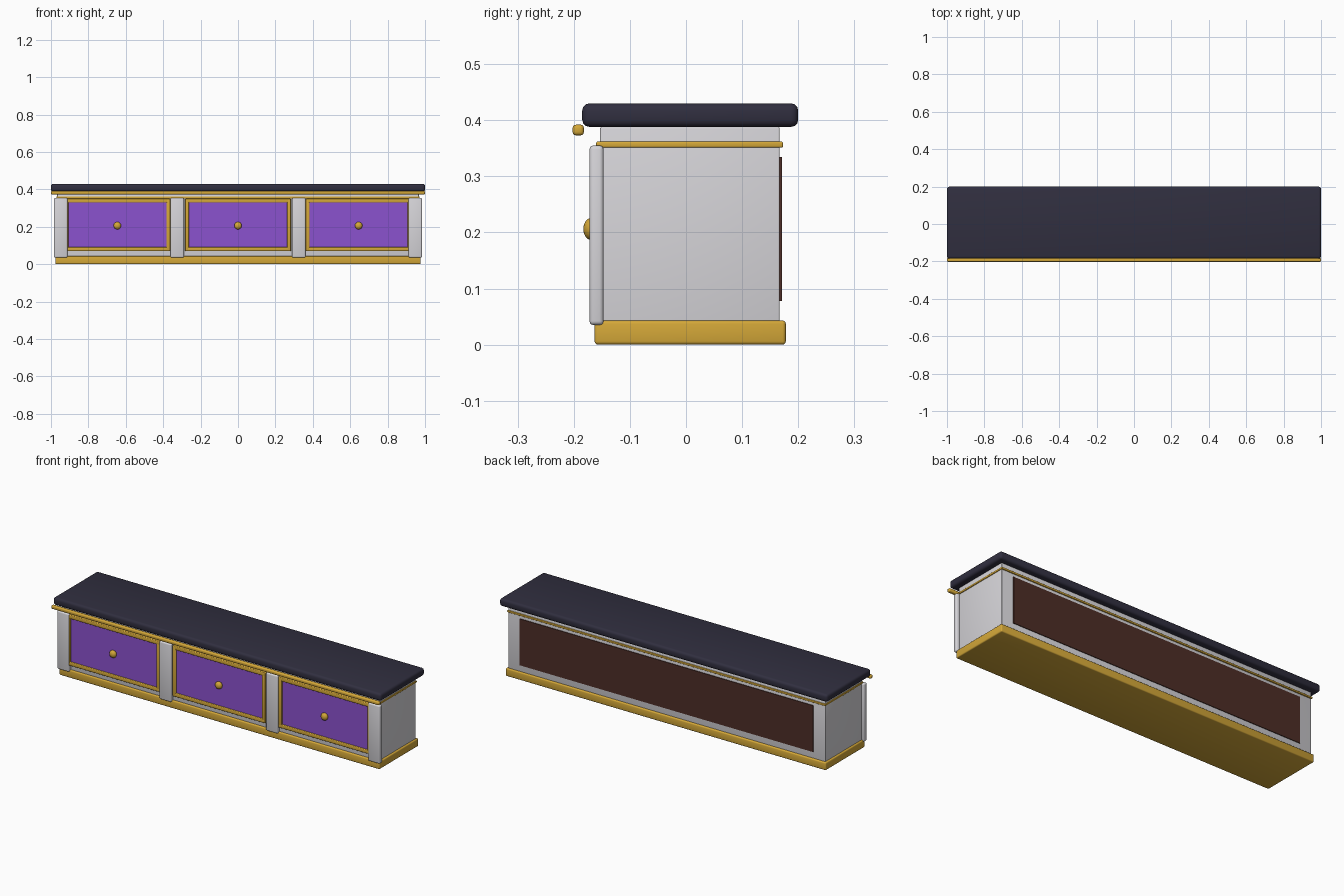
import bpy
from math import radians

cube = bpy.data.objects.get("Cube")
if cube:
    bpy.data.objects.remove(cube, do_unlink=True)


def material(name, rgb):
    m = bpy.data.materials.new(name)
    m.use_nodes = True
    m.diffuse_color = (*rgb, 1)
    m.node_tree.nodes["Principled BSDF"].inputs["Base Color"].default_value = (*rgb, 1)
    return m


WHITE = material("painted white", (0.68, 0.67, 0.7))
GOLD = material("gold", (0.66, 0.39, 0.04))
PURPLE = material("purple", (0.26, 0.085, 0.62))
SLATE = material("dark slate", (0.03, 0.028, 0.05))
BROWN = material("dark brown", (0.075, 0.027, 0.02))


def finish(obj, name, mat):
    obj.name = name
    obj.data.materials.append(mat)
    bpy.ops.object.shade_smooth_by_angle(angle=radians(35))
    return obj


def box(name, mat, x, y, z, bevel=0.0):
    """Box spanning the (low, high) pairs x, y, z, with rounded edges."""
    spans = (x, y, z)
    bpy.ops.mesh.primitive_cube_add(size=1, location=[(a + b) / 2 for a, b in spans])
    obj = bpy.context.object
    obj.scale = [b - a for a, b in spans]
    bpy.ops.object.transform_apply(location=False, rotation=False, scale=True)
    if bevel:
        mod = obj.modifiers.new("rounding", "BEVEL")
        mod.width = bevel
        mod.segments = 3
        bpy.ops.object.modifier_apply(modifier=mod.name)
    return finish(obj, name, mat)


# Carcass, plinth, worktop and trims
box("cabinet_body", WHITE, (-0.967, 0.967), (-0.153, 0.167), (0.006, 0.388), 0.003)
box("plinth", GOLD, (-0.977, 0.977), (-0.163, 0.178), (0, 0.043), 0.006)
box("upper_trim", GOLD, (-0.971, 0.971), (-0.16, 0.173), (0.351, 0.362), 0.003)
box("worktop", SLATE, (-1, 1), (-0.185, 0.2), (0.388, 0.43), 0.013)
box("worktop_front_rail", GOLD, (-1, 1), (-0.202, -0.182), (0.373, 0.392), 0.006)
box("back_panel", BROWN, (-0.895, 0.895), (0.165, 0.171), (0.078, 0.334))

# Pilasters between and beside the drawers
for i, cx in enumerate((-0.948, -0.325, 0.325, 0.948)):
    box(f"pilaster_{i + 1}", WHITE, (cx - 0.036, cx + 0.036),
        (-0.172, -0.147), (0.035, 0.355), 0.007)

# Drawers with a gold frame and a knob
OUT, IN = 0.283, 0.262
LOW, HIGH, RIM = 0.07, 0.35, 0.021
FRAME_Y = (-0.168, -0.15)
for i, cx in enumerate((-0.645, 0, 0.645)):
    n = i + 1
    box(f"drawer_front_{n}", PURPLE, (cx - IN - 0.005, cx + IN + 0.005),
        (-0.161, -0.15), (LOW + 0.01, HIGH - 0.01))
    for side, s in (("right", -1), ("left", 1)):
        xs = sorted((cx + s * IN, cx + s * OUT))
        box(f"drawer_frame_{side}_{n}", GOLD, xs, FRAME_Y, (LOW, HIGH), 0.004)
    for side, z in (("bottom", LOW), ("top", HIGH - RIM)):
        box(f"drawer_frame_{side}_{n}", GOLD, (cx - OUT, cx + OUT), FRAME_Y, (z, z + RIM), 0.004)
    bpy.ops.mesh.primitive_uv_sphere_add(segments=24, ring_count=12, radius=0.02,
                                         location=(cx, -0.168, 0.206))
    knob = bpy.context.object
    knob.scale.y = 0.75
    finish(knob, f"drawer_knob_{n}", GOLD)
